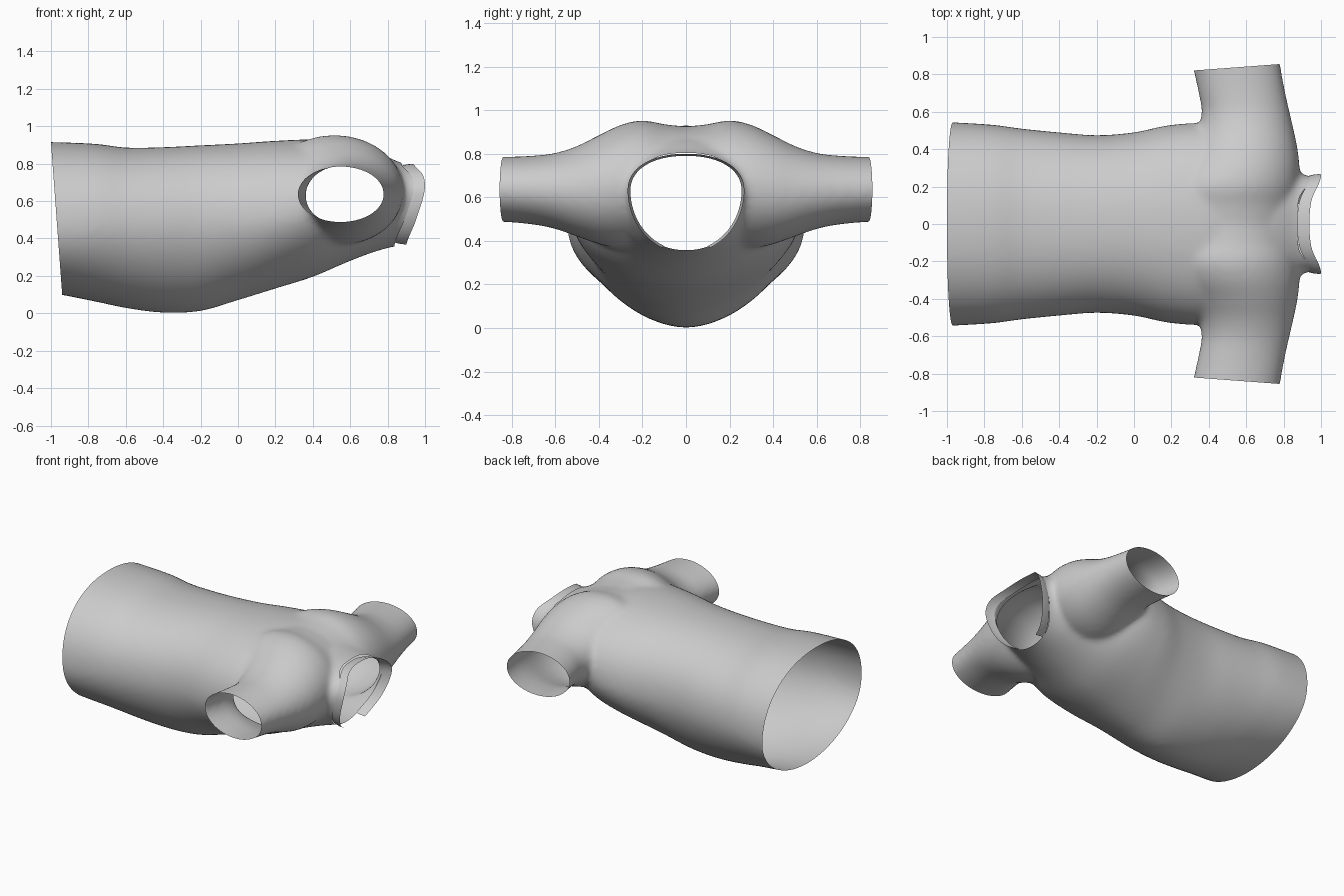
import bpy, bmesh, math
from mathutils import Vector

if "Cube" in bpy.data.objects:
    bpy.data.objects.remove(bpy.data.objects["Cube"])

def sample(keys, t):
    """Catmull-Rom lookup in rows of (t, a, b, ...)."""
    i = max(k for k in range(len(keys) - 1) if keys[k][0] <= t + 1e-9)
    p1, p2 = keys[i], keys[i + 1]
    p0 = keys[max(i - 1, 0)]
    p3 = keys[min(i + 2, len(keys) - 1)]
    h = p2[0] - p1[0]
    u = min(max((t - p1[0]) / h, 0), 1)
    out = []
    for c in range(1, len(p1)):
        m1 = (p2[c] - p0[c]) / (p2[0] - p0[0]) * h
        m2 = (p3[c] - p1[c]) / (p3[0] - p1[0]) * h
        out.append((2*u**3 - 3*u**2 + 1) * p1[c] + (u**3 - 2*u**2 + u) * m1
                   + (-2*u**3 + 3*u**2) * p2[c] + (u**3 - u**2) * m2)
    return out

def oval(w, lo, mid, hi, e_lo, e_hi, a):
    """Point on an oval with different lower and upper halves."""
    c, s = math.cos(a), math.sin(a)
    e = e_hi if s > 0 else e_lo
    r = (abs(c)**e + abs(s)**e) ** (-1 / e)
    return w * c * r, mid + s * r * ((hi - mid) if s > 0 else (mid - lo))

def loft(bm, rings):
    rows = [[bm.verts.new(p) for p in ring] for ring in rings]
    n = len(rows[0])
    for a, b in zip(rows, rows[1:]):
        for i in range(n):
            bm.faces.new((a[i], a[(i + 1) % n], b[(i + 1) % n], b[i]))
    bm.faces.new(rows[0][::-1])
    bm.faces.new(rows[-1])

N = 72
ANG = [2 * math.pi * i / N for i in range(N)]

# Torso: x, half width, bottom, widest height, top, lower exponent
TORSO = [(-1.12, .55, .13, .47, .917, 2.0), (-.95, .543, .10, .47, .914, 2.0),
         (-.75, .53, .06, .48, .905, 1.9), (-.6, .51, .028, .48, .886, 1.85),
         (-.4, .49, .003, .48, .888, 1.8), (-.2, .475, .012, .49, .898, 1.8),
         (0, .49, .07, .5, .908, 1.8), (.2, .53, .132, .52, .922, 1.8),
         (.4, .53, .195, .56, .928, 1.8), (.6, .42, .28, .6, .905, 1.9),
         (.75, .34, .335, .62, .86, 2.0), (.87, .275, .362, .63, .805, 2.0),
         (.95, .255, .355, .63, .79, 2.0), (1.15, .255, .355, .63, .79, 2.0)]
# Shoulders and sleeves: |y|, x range, z range
ARMS = [(0, .15, .86, .39, .925), (.1, .15, .865, .385, .935), (.2, .15, .88, .37, .953),
        (.3, .2, .885, .365, .932), (.4, .28, .875, .385, .885), (.5, .34, .855, .42, .835),
        (.6, .362, .832, .455, .803), (.7, .345, .81, .475, .791),
        (.85, .312, .782, .488, .785), (1.0, .28, .755, .49, .785)]

bm = bmesh.new()
rings = []
for k in range(90):
    x = -1.12 + 2.27 * k / 89
    w, lo, mid, hi, e = sample(TORSO, x)
    rings.append([(x, *oval(w, lo, mid, hi, e, 2.2, a)) for a in ANG])
loft(bm, rings)
rings = []
for k in range(81):
    y = -1 + 2 * k / 80
    x0, x1, z0, z1 = sample(ARMS, abs(y))
    rings.append([((x0 + x1) / 2 + (x1 - x0) / 2 * math.cos(a), y,
                   (z0 + z1) / 2 + (z1 - z0) / 2 * math.sin(a)) for a in ANG])
loft(bm, rings)
bmesh.ops.recalc_face_normals(bm, faces=bm.faces)
me = bpy.data.meshes.new("shirt_body")
bm.to_mesh(me)
bm.free()
shirt = bpy.data.objects.new("shirt_body", me)
bpy.context.collection.objects.link(shirt)
bpy.context.view_layer.objects.active = shirt
shirt.select_set(True)

# Fuse and soften the seams
m = shirt.modifiers.new("fuse", 'REMESH')
m.mode, m.voxel_size = 'VOXEL', .016
s = shirt.modifiers.new("soften", 'SMOOTH')
s.factor, s.iterations = .5, 14
for name in ("fuse", "soften"):
    bpy.ops.object.modifier_apply(modifier=name)

# Neck edge as x over height
NECK = [(-.5, .835), (.35, .835), (.5, .89), (.65, .937), (.73, .93), (.8, .875), (1.5, .86)]
def neck_x(z):
    return sample(NECK, z)[0]

# Cut the hem, cuffs and neck open
bm = bmesh.new()
bm.from_mesh(shirt.data)
def cut(co, no):
    bmesh.ops.bisect_plane(bm, geom=bm.verts[:] + bm.edges[:] + bm.faces[:],
                           plane_co=co, plane_no=no, clear_outer=True)
cut((-1, 0, .915), Vector((-.815, 0, -.06)))
for side in (1, -1):
    cut((.31, side * .82, .6), Vector((-.035, side * .47, 0)))
for v in bm.verts:
    v.co.x -= neck_x(v.co.z)
cut((0, 0, 0), (1, 0, 0))
for v in bm.verts:
    v.co.x += neck_x(v.co.z)
bm.to_mesh(shirt.data)
bm.free()

# Collar band, open at the throat
bm = bmesh.new()
rows = []
for i in range(61):
    a = math.radians(-66 + 312 * i / 60)
    row = []
    for dx, grow in ((-.005, 1.0), (.028, 1.035), (.06, 1.05)):
        y, z = oval(.255, .355, .63, .79, 2.0, 2.2, a)
        row.append(bm.verts.new((neck_x(z) + dx, y * grow, .6 + (z - .6) * grow)))
    rows.append(row)
for p, q in zip(rows, rows[1:]):
    for j in range(2):
        bm.faces.new((p[j], p[j + 1], q[j + 1], q[j]))
bmesh.ops.recalc_face_normals(bm, faces=bm.faces)
me = bpy.data.meshes.new("collar_band")
bm.to_mesh(me)
bm.free()
collar = bpy.data.objects.new("collar_band", me)
bpy.context.collection.objects.link(collar)

collar.select_set(True)
bpy.ops.object.shade_smooth_by_angle(angle=math.radians(50))
